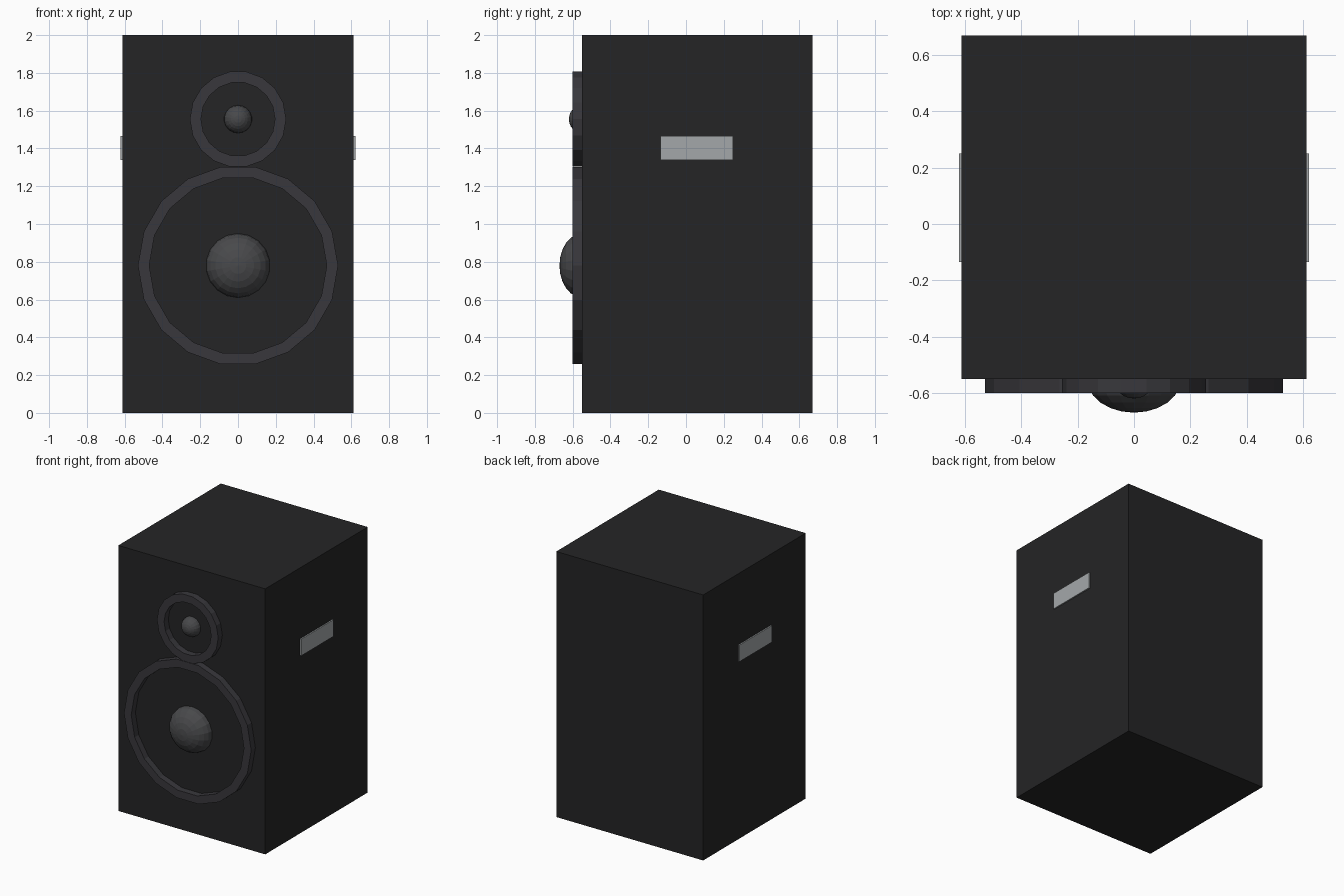
import bpy, bmesh, math
from mathutils import Matrix

if "Cube" in bpy.data.objects:
    bpy.data.objects.remove(bpy.data.objects["Cube"])

FRONT = -0.55      # cabinet front plane
SIDES = 18


def material(name, rgb):
    m = bpy.data.materials.new(name)
    m.diffuse_color = (*rgb, 1)
    m.use_nodes = True
    m.node_tree.nodes["Principled BSDF"].inputs["Base Color"].default_value = m.diffuse_color
    return m


black = material("cabinet_black", (0.018, 0.018, 0.019))
charcoal = material("ring_charcoal", (0.040, 0.039, 0.045))
grey = material("dome_grey", (0.065, 0.066, 0.070))
silver = material("handle_silver", (0.37, 0.39, 0.40))


def finish(name, bm, mat):
    bmesh.ops.recalc_face_normals(bm, faces=bm.faces)
    mesh = bpy.data.meshes.new(name)
    bm.to_mesh(mesh)
    bm.free()
    mesh.materials.append(mat)
    ob = bpy.data.objects.new(name, mesh)
    bpy.context.collection.objects.link(ob)
    return ob


def box(name, lo, hi, mat):
    bm = bmesh.new()
    size = [b - a for a, b in zip(lo, hi)]
    mid = [(a + b) / 2 for a, b in zip(lo, hi)]
    bmesh.ops.create_cube(bm, size=1, matrix=Matrix.Translation(mid) @ Matrix.Diagonal((*size, 1)))
    return finish(name, bm, mat)


def ring(name, z, outer, inner, depth, mat):
    bm = bmesh.new()
    section = [(outer, FRONT), (outer, FRONT - depth), (inner, FRONT - depth), (inner, FRONT)]
    loops = []
    for k in range(SIDES):
        a = 2 * math.pi * k / SIDES
        loops.append([bm.verts.new((r * math.cos(a), y, z + r * math.sin(a))) for r, y in section])
    for k in range(SIDES):
        p, q = loops[k], loops[(k + 1) % SIDES]
        for i in range(4):
            j = (i + 1) % 4
            bm.faces.new((p[i], p[j], q[j], q[i]))
    return finish(name, bm, mat)


def dome(name, z, radius, bulge, mat):
    bm = bmesh.new()
    bmesh.ops.create_uvsphere(bm, u_segments=SIDES, v_segments=12, radius=1)
    # keep the front half, with the pole facing forward
    bmesh.ops.delete(bm, geom=[v for v in bm.verts if v.co.z < -0.01], context='VERTS')
    bm.transform(Matrix.Translation((0, FRONT, z))
                 @ Matrix.Diagonal((radius, bulge, radius, 1))
                 @ Matrix.Rotation(math.radians(90), 4, 'X'))
    return finish(name, bm, mat)


# Cabinet
box("cabinet", (-0.612, FRONT, 0), (0.612, 0.67, 2), black)

# Speaker drivers: a surround ring and a bulging dust cap each
for label, z, outer, inner, radius, bulge in (
        ("woofer", 0.78, 0.53, 0.47, 0.17, 0.12),
        ("tweeter", 1.555, 0.255, 0.196, 0.074, 0.07)):
    ring(label + "_ring", z, outer, inner, 0.05, charcoal)
    d = dome(label + "_dome", z, radius, bulge, grey)
    # the pole must point toward the viewer at -y
    assert min(v.co.y for v in d.data.vertices) < FRONT - 0.05

# Side handles
for label, s in (("left", -1), ("right", 1)):
    x0, x1 = sorted((s * 0.60, s * 0.622))
    box(label + "_handle", (x0, -0.135, 1.34), (x1, 0.25, 1.465), silver)
